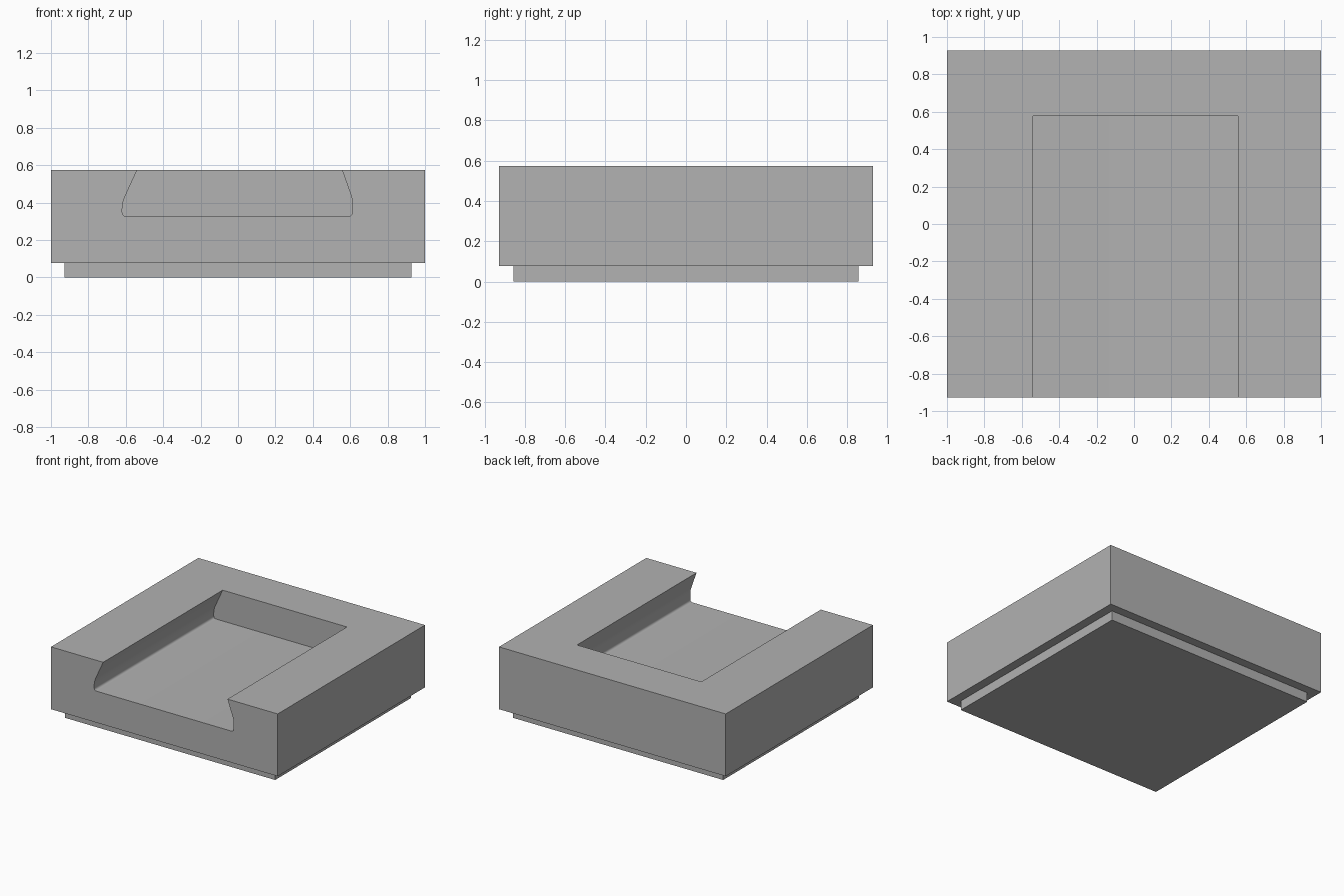
import bpy
import bmesh
import math
from mathutils import Vector

cube = bpy.data.objects.get("Cube")
if cube:
    bpy.data.objects.remove(cube, do_unlink=True)

HALF_X, HALF_Y = 1.0, 0.928
BASE_Z, TOP_Z = 0.076, 0.573

grey = bpy.data.materials.new("mid_grey")
grey.use_nodes = True
grey.diffuse_color = (0.445, 0.445, 0.445, 1)
grey.node_tree.nodes["Principled BSDF"].inputs["Base Color"].default_value = grey.diffuse_color


def prism(name, profile, y0, y1):
    """Extrude an x-z profile along y."""
    bm = bmesh.new()
    face = bm.faces.new([bm.verts.new((x, y0, z)) for x, z in profile])
    out = bmesh.ops.extrude_face_region(bm, geom=[face])
    verts = [v for v in out["geom"] if isinstance(v, bmesh.types.BMVert)]
    bmesh.ops.translate(bm, verts=verts, vec=(0, y1 - y0, 0))
    bmesh.ops.recalc_face_normals(bm, faces=bm.faces)
    mesh = bpy.data.meshes.new(name)
    bm.to_mesh(mesh)
    bm.free()
    mesh.materials.append(grey)
    obj = bpy.data.objects.new(name, mesh)
    bpy.context.collection.objects.link(obj)
    return obj


def box(name, half_x, half_y, z0, z1):
    corners = [(-half_x, z0), (half_x, z0), (half_x, z1), (-half_x, z1)]
    return prism(name, corners, -half_y, half_y)


def rounded(points, steps=6):
    """Replace each (x, z, radius) corner by a fillet."""
    result = []
    for i, (x, z, radius) in enumerate(points):
        p = Vector((x, z))
        if not radius:
            result.append(tuple(p))
            continue
        before = Vector(points[i - 1][:2])
        after = Vector(points[(i + 1) % len(points)][:2])
        a = p + (before - p).normalized() * radius
        b = p + (after - p).normalized() * radius
        for s in range(steps + 1):
            t = s / steps
            result.append(tuple(a * (1 - t) ** 2 + p * 2 * t * (1 - t) + b * t * t))
    return result


# Stepped foot and main block
foot = box("foot", 0.928, 0.857, 0, BASE_Z)
block = box("block", HALF_X, HALF_Y, BASE_Z, TOP_Z)

# Undercut pocket, open at the front
pocket = prism("pocket_cutter", rounded([
    (-0.494, 0.673, 0), (-0.619, 0.40, 0.035), (-0.619, 0.327, 0.022),
    (0.611, 0.327, 0.022), (0.611, 0.42, 0.02), (0.522, 0.673, 0),
]), -HALF_Y - 0.1, 0.578)
pocket.hide_render = True

cut = block.modifiers.new("pocket", "BOOLEAN")
cut.operation = "DIFFERENCE"
cut.solver = "EXACT"
cut.object = pocket

bpy.ops.object.select_all(action="DESELECT")
block.select_set(True)
bpy.context.view_layer.objects.active = block
bpy.ops.object.modifier_apply(modifier=cut.name)
bpy.data.objects.remove(pocket, do_unlink=True)
bpy.ops.object.shade_smooth_by_angle(angle=math.radians(30))
